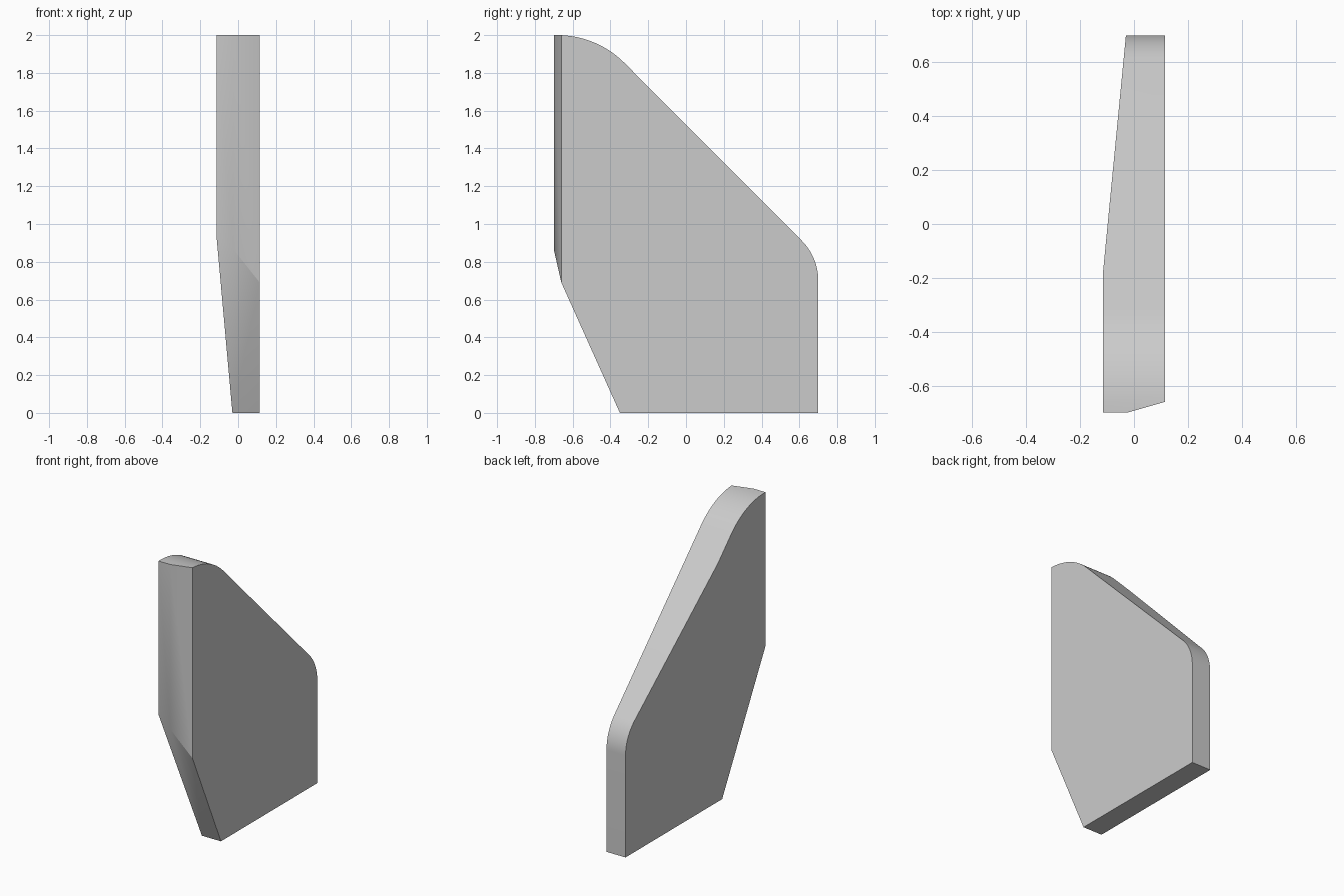
import bpy, bmesh
from math import sin, cos, radians

cube = bpy.data.objects.get("Cube")
if cube:
    bpy.data.objects.remove(cube, do_unlink=True)

grey = bpy.data.materials.new("plain_grey")
grey.use_nodes = True
colour = (0.6, 0.6, 0.6, 1)
grey.diffuse_color = colour
grey.node_tree.nodes["Principled BSDF"].inputs["Base Color"].default_value = colour

RIGHT, OUTER, INNER = 0.115, -0.115, -0.03
BEND_Y, BACK_Y = -0.18, 0.7


def arc(cy, cz, r, start, end, steps):
    angles = [radians(start + (end - start) * i / steps) for i in range(steps + 1)]
    return [(cy + r * cos(a), cz + r * sin(a)) for a in angles]


def left_x(y):
    t = max(0, (y - BEND_Y) / (BACK_Y - BEND_Y))
    return OUTER + (INNER - OUTER) * t


# Side outline along the rounded top and back
upper = arc(-0.68, 1.5, 0.5, 88, 45, 12)
lower = arc(0.4, 0.7, 0.3, 45, 0, 12)
rim = upper + [(BEND_Y, 1.526 - BEND_Y)] + lower
bend = len(upper)

bm = bmesh.new()
vert = bm.verts.new
face = bm.faces.new
left = [vert((left_x(y), y, z)) for y, z in rim]
right = [vert((RIGHT, y, z)) for y, z in rim]

# Front edges: left corner, middle ridge, chamfered right corner
a_top, a_low = vert((OUTER, -0.7, 2)), vert((OUTER, -0.7, 0.944))
m_top, m_low = vert((-0.025, -0.7, 2)), vert((-0.025, -0.7, 0.866))
c_top = right[0]
c_top.co.y, c_top.co.z = -0.66, 2
c_low = vert((RIGHT, -0.66, 0.69))

# Bottom corners
b_left, b_right = vert((INNER, -0.35, 0)), vert((RIGHT, -0.35, 0))
e_left, e_right = vert((INNER, BACK_Y, 0)), vert((RIGHT, BACK_Y, 0))

# Top, slope and back
face((a_top, m_top, c_top, left[0]))
for i in range(len(rim) - 1):
    face((left[i], right[i], right[i + 1], left[i + 1]))
face((left[-1], right[-1], e_right, e_left))
face((b_left, e_left, e_right, b_right))

# Front and undercut
face((a_top, a_low, m_low, m_top))
face((m_top, m_low, c_low, c_top))
face((a_low, b_left, m_low))
face((m_low, b_left, c_low))
face((c_low, b_left, b_right))

# Flat right side, and left side tapering to the back and bottom
face(right + [e_right, b_right, c_low])
face([a_low, a_top] + left[:bend + 1])
for i in range(bend, len(rim) - 1):
    face((a_low, left[i], left[i + 1]))
face((a_low, left[-1], b_left))
face((b_left, left[-1], e_left))
bmesh.ops.recalc_face_normals(bm, faces=bm.faces[:])

mesh = bpy.data.meshes.new("tapered_panel")
bm.to_mesh(mesh)
bm.free()
mesh.materials.append(grey)
panel = bpy.data.objects.new("tapered_panel", mesh)
bpy.context.collection.objects.link(panel)
bpy.ops.object.select_all(action="DESELECT")
bpy.context.view_layer.objects.active = panel
panel.select_set(True)
bpy.ops.object.shade_smooth_by_angle(angle=radians(30))
